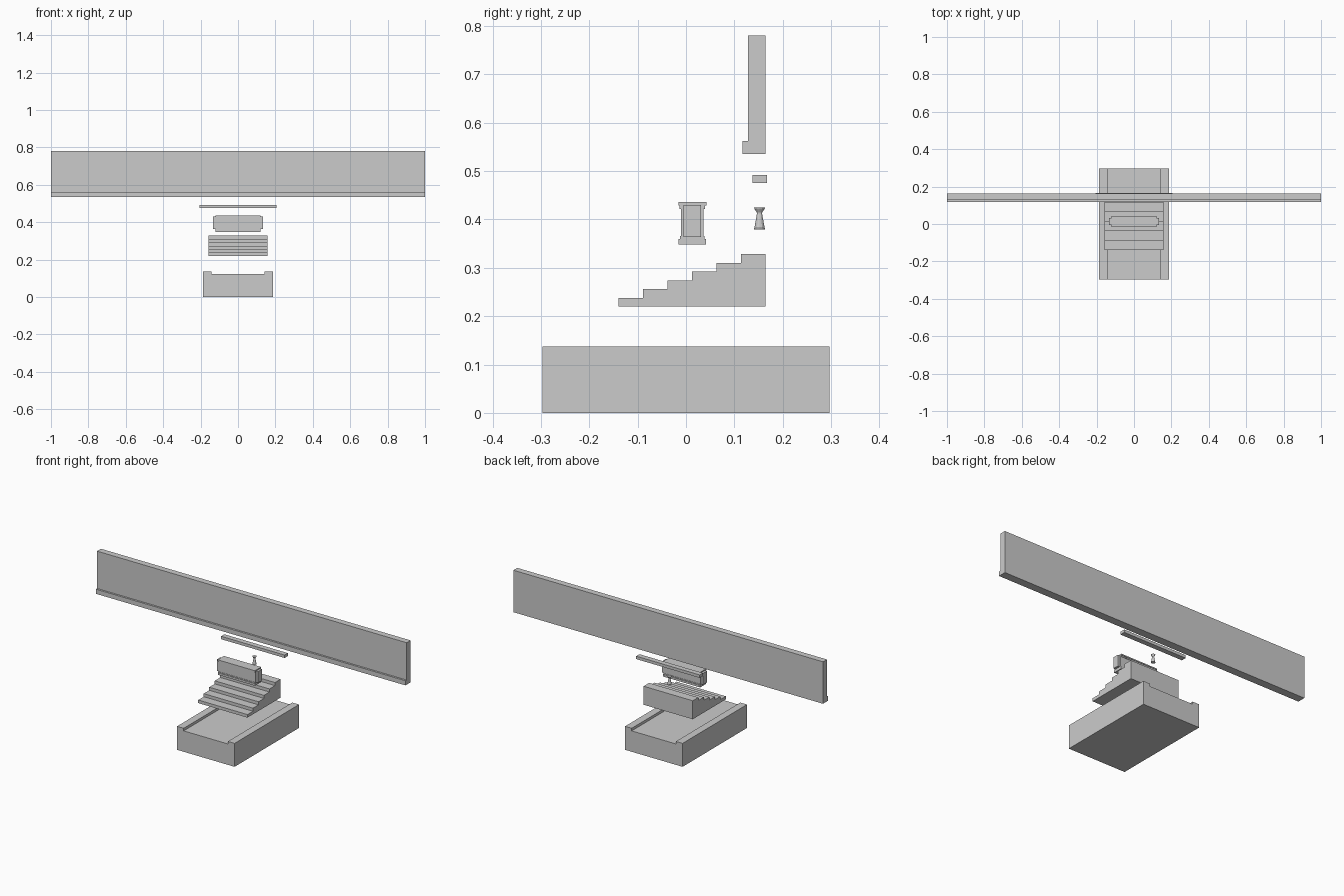
import bpy, bmesh, math

if "Cube" in bpy.data.objects:
    bpy.data.objects.remove(bpy.data.objects["Cube"])


def make(name, verts, faces):
    me = bpy.data.meshes.new(name)
    me.from_pydata(verts, [], faces)
    bm = bmesh.new()
    bm.from_mesh(me)
    bmesh.ops.recalc_face_normals(bm, faces=bm.faces)
    bm.to_mesh(me)
    bm.free()
    ob = bpy.data.objects.new(name, me)
    bpy.context.collection.objects.link(ob)
    return ob


def extrude(name, profile, a, b, place):
    """Sweep a closed 2D profile between a and b; place maps (u, v, t) to xyz."""
    n = len(profile)
    verts = [place(u, v, t) for t in (a, b) for u, v in profile]
    faces = [tuple(range(n)), tuple(range(n, 2 * n))]
    faces += [(i, (i + 1) % n, n + (i + 1) % n, n + i) for i in range(n)]
    return make(name, verts, faces)


def along_x(name, profile, half):
    return extrude(name, profile, -half, half, lambda y, z, x: (x, y, z))


def rect(y0, y1, z0, z1):
    return [(y0, z0), (y1, z0), (y1, z1), (y0, z1)]


# Base slab with a raised curb along each side
half = [(0.186, 0), (0.186, 0.137), (0.143, 0.137), (0.143, 0.122)]
base = half + [(-x, z) for x, z in reversed(half)]
extrude("base_slab", base, -0.297, 0.297, lambda x, z, y: (x, y, z))

# Six-step stair block
tread, rise, y0, z0 = 0.0508, 0.018, -0.14, 0.22
stairs = [(y0 + 6 * tread, z0), (y0, z0)]
for i in range(6):
    z = z0 + (i + 1) * rise
    stairs.append((y0 + i * tread, z))
    stairs.append((y0 + (i + 1) * tread, z))
# drop the duplicated risers' gap: each next point pair forms the riser
along_x("stairs", stairs, 0.159)

# Pedestal: moulded profile mirrored front to back, plus slimmer end panels
yc = 0.013
side = [(0.028, 0.348), (0.028, 0.360), (0.025, 0.360), (0.025, 0.366),
        (0.0235, 0.366), (0.0235, 0.422), (0.026, 0.422), (0.026, 0.429),
        (0.029, 0.429), (0.029, 0.436)]
pedestal = [(yc + w, z) for w, z in side] + [(yc - w, z) for w, z in reversed(side)]
along_x("pedestal", pedestal, 0.120)
along_x("pedestal_end_panels", rect(yc - 0.018, yc + 0.018, 0.364, 0.430), 0.133)

# Baluster: turned profile, flared at both ends
rings = [(0.0115, 0.379), (0.0115, 0.382), (0.0105, 0.383), (0.0055, 0.411),
         (0.0055, 0.414), (0.0105, 0.422), (0.0115, 0.425)]
n = 12
verts = [(r * math.cos(2 * math.pi * k / n), 0.152 + r * math.sin(2 * math.pi * k / n), z)
         for r, z in rings for k in range(n)]
faces = [(j * n + k, j * n + (k + 1) % n, (j + 1) * n + (k + 1) % n, (j + 1) * n + k)
         for j in range(len(rings) - 1) for k in range(n)]
faces += [tuple(range(n)), tuple(range((len(rings) - 1) * n, len(rings) * n))]
make("baluster", verts, faces)

# Handrail
along_x("handrail", rect(0.137, 0.167, 0.475, 0.492), 0.205)

# Long wall with a ledge along its front foot
wall = [(0.117, 0.535), (0.164, 0.535), (0.164, 0.780), (0.128, 0.780),
        (0.128, 0.562), (0.117, 0.562)]
along_x("long_wall", wall, 1.0)
